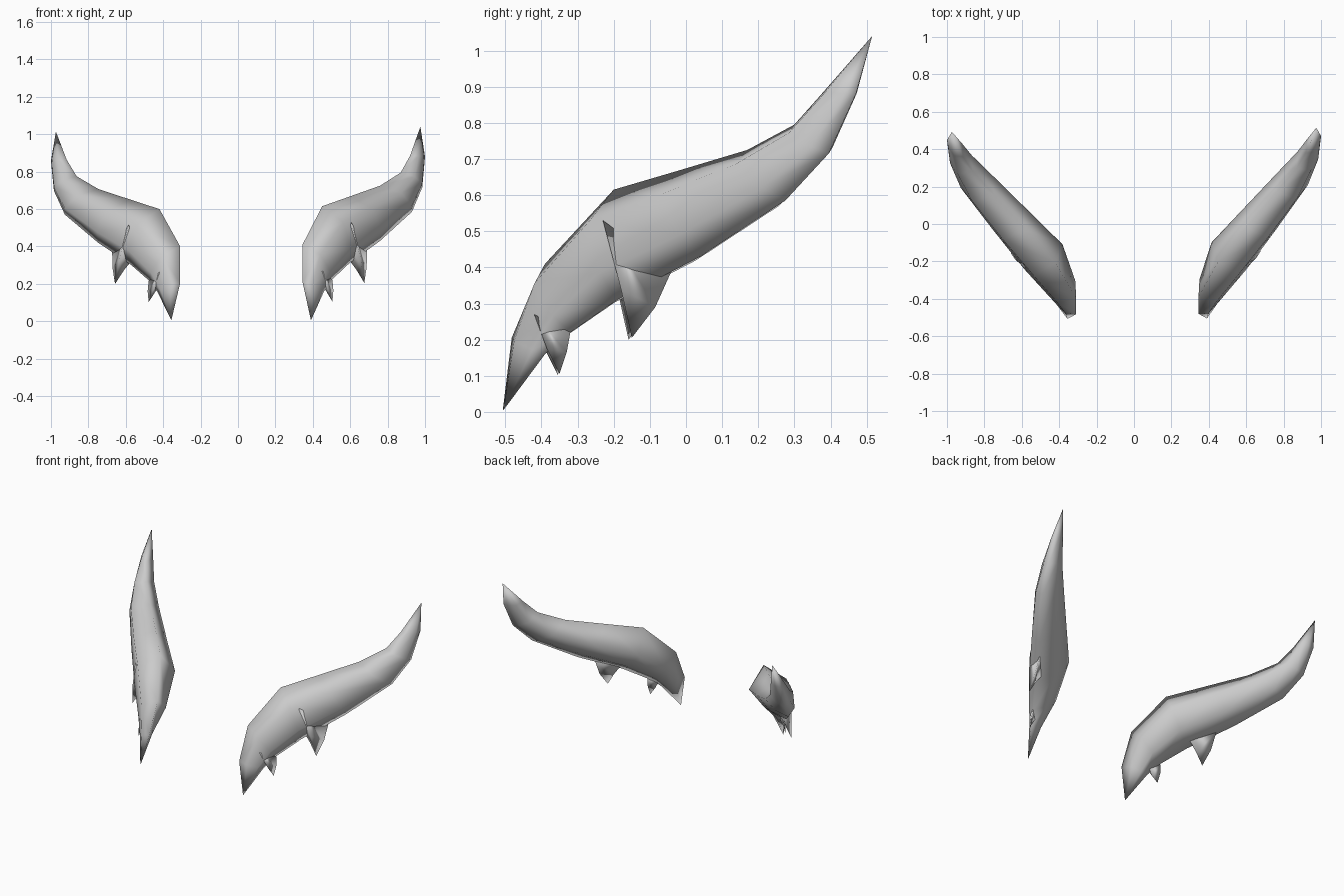
import bpy, bmesh
from mathutils import Vector, Matrix

cube = bpy.data.objects.get("Cube")
if cube:
    bpy.data.objects.remove(cube, do_unlink=True)

grey = bpy.data.materials.new("horn_grey")
grey.use_nodes = True
grey.diffuse_color = (0.6, 0.6, 0.6, 1)
grey.node_tree.nodes["Principled BSDF"].inputs["Base Color"].default_value = (0.6, 0.6, 0.6, 1)

OUT = Vector((0.72, -0.69, 0))  # sideways direction, away from the head


def loft(name, rings, tips, matrix):
    """Skin rings of points, closing each end with a tip point or a flat cap."""
    bm = bmesh.new()
    loops = [[bm.verts.new(matrix @ Vector(p)) for p in ring] for ring in rings]
    n = len(loops[0])
    for a, b in zip(loops, loops[1:]):
        for i in range(n):
            j = (i + 1) % n
            bm.faces.new((a[i], a[j], b[j], b[i]))
    for loop, tip in zip((loops[0], loops[-1]), tips):
        if tip is None:
            bm.faces.new(loop)
        else:
            v = bm.verts.new(matrix @ Vector(tip))
            for i in range(n):
                bm.faces.new((loop[i], loop[(i + 1) % n], v))
    bmesh.ops.recalc_face_normals(bm, faces=bm.faces)
    mesh = bpy.data.meshes.new(name)
    bm.to_mesh(mesh)
    bm.free()
    mesh.materials.append(grey)
    for p in mesh.polygons:
        p.use_smooth = True
    obj = bpy.data.objects.new(name, mesh)
    bpy.context.collection.objects.link(obj)


def section(top, bottom, inner, outer):
    """Six-sided section between the top ridge and the lower edge."""
    t, b = Vector(top), Vector(bottom)
    return [t,
            t.lerp(b, 0.28) + OUT * outer,
            t.lerp(b, 0.75) + OUT * outer * 0.65,
            b,
            t.lerp(b, 0.8) - OUT * inner * 0.65,
            t.lerp(b, 0.45) - OUT * inner]


# Ridge point, lower point, inner bulge, outer bulge
stations = [
    ((0.345, -0.48, 0.21), (0.46, -0.39, 0.16), 0.04, 0.03),
    ((0.345, -0.39, 0.41), (0.50, -0.32, 0.22), 0.09, 0.07),
    ((0.45, -0.20, 0.615), (0.595, -0.19, 0.31), 0.14, 0.10),
    ((0.60, -0.02, 0.668), (0.76, 0.04, 0.43), 0.115, 0.10),
    ((0.76, 0.17, 0.725), (0.93, 0.275, 0.585), 0.09, 0.09),
    ((0.87, 0.30, 0.795), (0.985, 0.395, 0.715), 0.065, 0.06),
    ((0.92, 0.38, 0.885), (1.0, 0.47, 0.88), 0.045, 0.03),
]
horn_rings = [section(*s) for s in stations]
horn_tips = ((0.39, -0.505, 0.005), (0.975, 0.515, 1.04))

# Downward tines: embedded root, middle ring, point
tines = {
    "large_tine": ([[(0.605, -0.23, 0.53), (0.69, -0.04, 0.39), (0.57, -0.15, 0.36)],
                    [(0.655, -0.18, 0.34), (0.688, -0.085, 0.29), (0.63, -0.15, 0.28)]],
                   (0.675, -0.15, 0.205)),
    "small_tine": ([[(0.45, -0.42, 0.27), (0.505, -0.32, 0.22), (0.45, -0.36, 0.20)],
                    [(0.48, -0.385, 0.175), (0.51, -0.33, 0.165), (0.478, -0.365, 0.15)]],
                   (0.505, -0.35, 0.105)),
}

# The right horn is a mirrored copy, leaning slightly differently
mirrored = Matrix.Translation((0.055, -0.012, 0)) @ Matrix.Diagonal((-1.055, 0.98, 0.975, 1))
for side, matrix in (("left", Matrix.Identity(4)), ("right", mirrored)):
    loft(side + "_horn", horn_rings, horn_tips, matrix)
    for name, (rings, point) in tines.items():
        loft(side + "_" + name, rings, (None, point), matrix)
